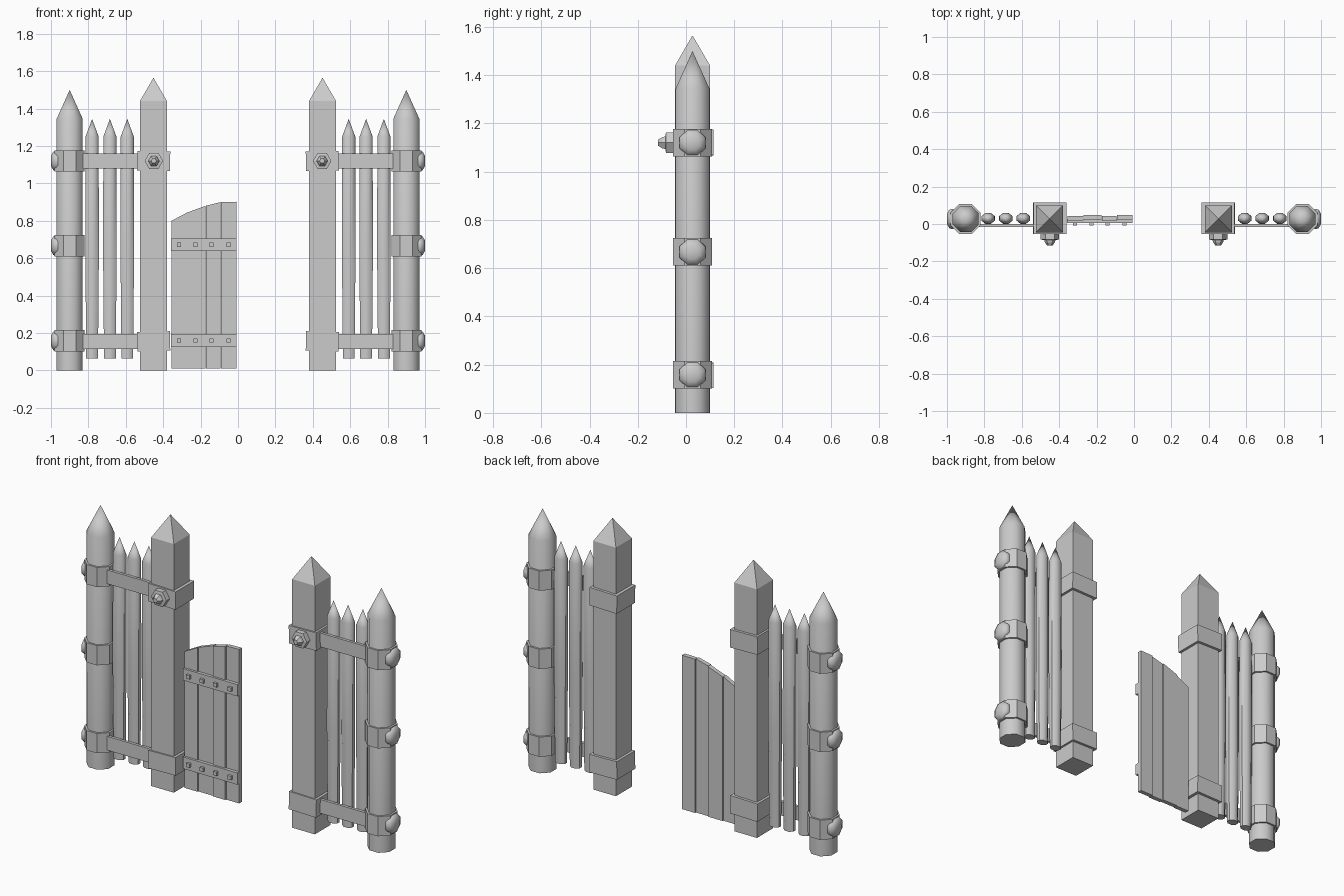
import bpy, math
from mathutils import Matrix, Vector

if "Cube" in bpy.data.objects:
    bpy.data.objects.remove(bpy.data.objects["Cube"])

YC = 0.027  # depth centre of the posts


def mesh_object(name, verts, faces, smooth=False):
    me = bpy.data.meshes.new(name)
    me.from_pydata(verts, [], faces)
    me.update()
    ob = bpy.data.objects.new(name, me)
    bpy.context.collection.objects.link(ob)
    if smooth:
        bpy.ops.object.select_all(action='DESELECT')
        ob.select_set(True)
        bpy.context.view_layer.objects.active = ob
        bpy.ops.object.shade_smooth_by_angle(angle=math.radians(50))
    return ob


def lathe(name, loc, profile, n=8, axis=(0, 0, 1), sy=1.0, turn=0.5, smooth=False):
    """Stack n-sided rings of (radius, height) along an axis; radius 0 makes a point."""
    m = Matrix.Translation(loc) @ Vector((0, 0, 1)).rotation_difference(Vector(axis)).to_matrix().to_4x4()
    verts, rings = [], []
    for r, h in profile:
        k = 1 if r == 0 else n
        rings.append([len(verts) + i for i in range(k)])
        for i in range(k):
            a = 2 * math.pi * (i + turn) / n
            verts.append(m @ Vector((r * math.cos(a), r * sy * math.sin(a), h)))
    faces = []
    for a, b in zip(rings, rings[1:]):
        for i in range(n):
            j = (i + 1) % n
            if len(b) == 1:
                faces.append((a[i], a[j], b[0]))
            else:
                faces.append((a[i], a[j], b[j], b[i]))
    faces.append(tuple(reversed(rings[0])))
    if len(rings[-1]) > 1:
        faces.append(tuple(rings[-1]))
    return mesh_object(name, verts, faces, smooth)


def prism(name, outline, y0, y1):
    """Extrude an x,z outline (counter-clockwise from the front) along y."""
    n = len(outline)
    verts = [(x, y, z) for y in (y0, y1) for x, z in outline]
    faces = [tuple(range(n)), tuple(range(2 * n - 1, n - 1, -1))]
    faces += [(i, i + n, (i + 1) % n + n, (i + 1) % n) for i in range(n)]
    return mesh_object(name, verts, faces)


def box(name, x0, x1, y0, y1, z0, z1, tilt=0.0):
    cx, cz = (x0 + x1) / 2, (z0 + z1) / 2
    c, s = math.cos(tilt), math.sin(tilt)
    pts = [(x0, z0), (x1, z0), (x1, z1), (x0, z1)]
    pts = [(cx + (x - cx) * c - (z - cz) * s, cz + (x - cx) * s + (z - cz) * c) for x, z in pts]
    return prism(name, pts, y0, y1)


for side, tag in ((-1, "left"), (1, "right")):
    # Round outer post with pointed tip
    x = side * 0.9
    R = 0.0755
    lathe(tag + "_round_post", (x, YC, 0), [(R, 0), (R, 1.345), (0, 1.5)], smooth=True)

    # Octagonal collars with domed knobs on the outside
    for z in (0.158, 0.667, 1.12):
        lathe(tag + "_collar", (x, YC, z), [(0.087, -0.057), (0.087, 0.057)])
        lathe(tag + "_knob", (side * 0.94, YC, z),
              [(0.045, 0), (0.059, 0.03), (0.054, 0.047), (0.03, 0.06)],
              axis=(side, 0, 0), smooth=True)

    # Thin pointed pickets
    for px in (0.78, 0.685, 0.592):
        lathe(tag + "_picket", (side * px, 0.03, 0),
              [(0.034, 0.065), (0.039, 0.6), (0.038, 1.25), (0, 1.345)], sy=0.8, smooth=True)

    # Square gate post with pyramid top
    q = 0.0725 * math.sqrt(2)
    lathe(tag + "_square_post", (side * 0.452, YC, 0), [(q, 0), (q, 1.44), (0, 1.565)], n=4)

    # Straps around the gate post and flat rails
    for z, t in ((0.156, -0.02), (1.12, 0.02)):
        a, b = sorted((side * 0.363, side * 0.538))
        box(tag + "_strap", a, b, -0.053, 0.115, z - 0.052, z + 0.052, t * side)
        a, b = sorted((side * 0.53, side * 0.85))
        box(tag + "_rail", a, b, -0.016, 0.0, z - 0.041, z + 0.039)

    # Hexagonal bolt on the upper strap
    lathe(tag + "_bolt", (side * 0.45, -0.05, 1.12),
          [(0.049, 0), (0.049, 0.033), (0.03, 0.036), (0.027, 0.048), (0.014, 0.066)],
          n=6, axis=(0, -1, 0), turn=0)

# Door planks with a curved top
edges = (-0.357, -0.27, -0.173, -0.093, -0.008)
tops = (0.80, 0.845, 0.88, 0.90, 0.902)
depths = (0.018, 0.023, 0.017, 0.024)
for i, y in enumerate(depths):
    a, b = edges[i] + 0.001, edges[i + 1] - 0.001
    prism("door_plank", [(a, 0.01), (b, 0.01), (b, tops[i + 1]), (a, tops[i])], y, y + 0.025)

# Door bands and square nails
for z in (0.16, 0.672):
    box("door_band", -0.357, -0.008, 0.005, 0.024, z - 0.034, z + 0.034)
    for nx in (-0.316, -0.228, -0.142, -0.051):
        box("door_nail", nx - 0.011, nx + 0.011, -0.009, 0.01, z - 0.011, z + 0.011)
